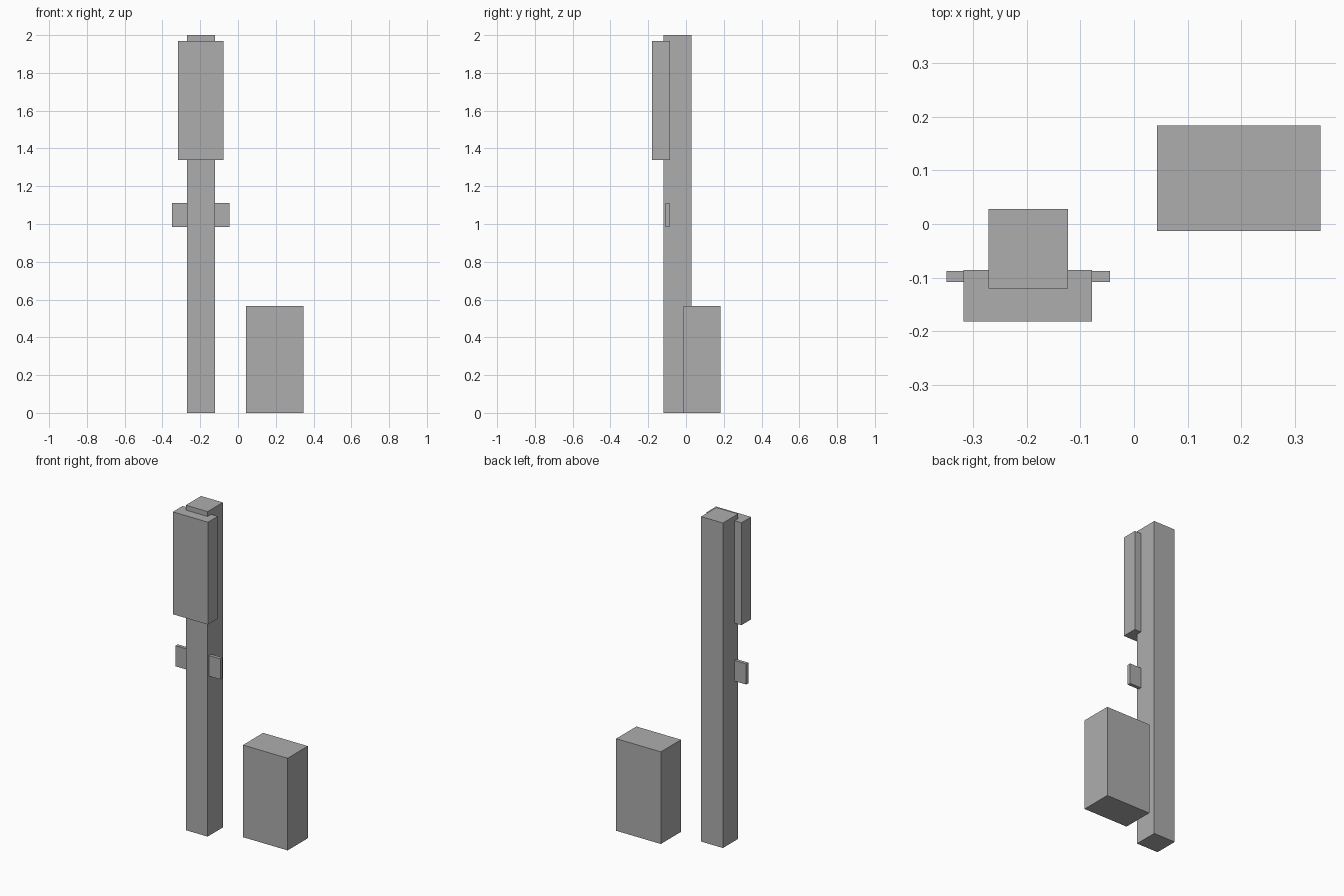
import bpy

if "Cube" in bpy.data.objects:
    bpy.data.objects.remove(bpy.data.objects["Cube"])

# One flat grey for every part
grey = bpy.data.materials.new("plain_grey")
grey.diffuse_color = (0.42, 0.42, 0.42, 1)
grey.use_nodes = True
grey.node_tree.nodes["Principled BSDF"].inputs["Base Color"].default_value = grey.diffuse_color


def box(name, x, y, z):
    """Box spanning the given (min, max) ranges."""
    spans = (x, y, z)
    bpy.ops.mesh.primitive_cube_add(size=1, location=[(a + b) / 2 for a, b in spans])
    ob = bpy.context.object
    ob.name = name
    ob.scale = [b - a for a, b in spans]
    bpy.ops.object.transform_apply(location=False, rotation=False, scale=True)
    ob.data.materials.append(grey)
    return ob


# Tall square post
box("post", (-0.271, -0.123), (-0.12, 0.028), (0, 2))
# Signal housing on the front of the post
box("signal_housing", (-0.317, -0.078), (-0.181, -0.086), (1.34, 1.97))
# Thin plate crossing the post
box("cross_plate", (-0.349, -0.045), (-0.108, -0.087), (0.983, 1.11))
# Separate cabinet standing on the ground
box("cabinet", (0.043, 0.347), (-0.013, 0.183), (0, 0.567))
